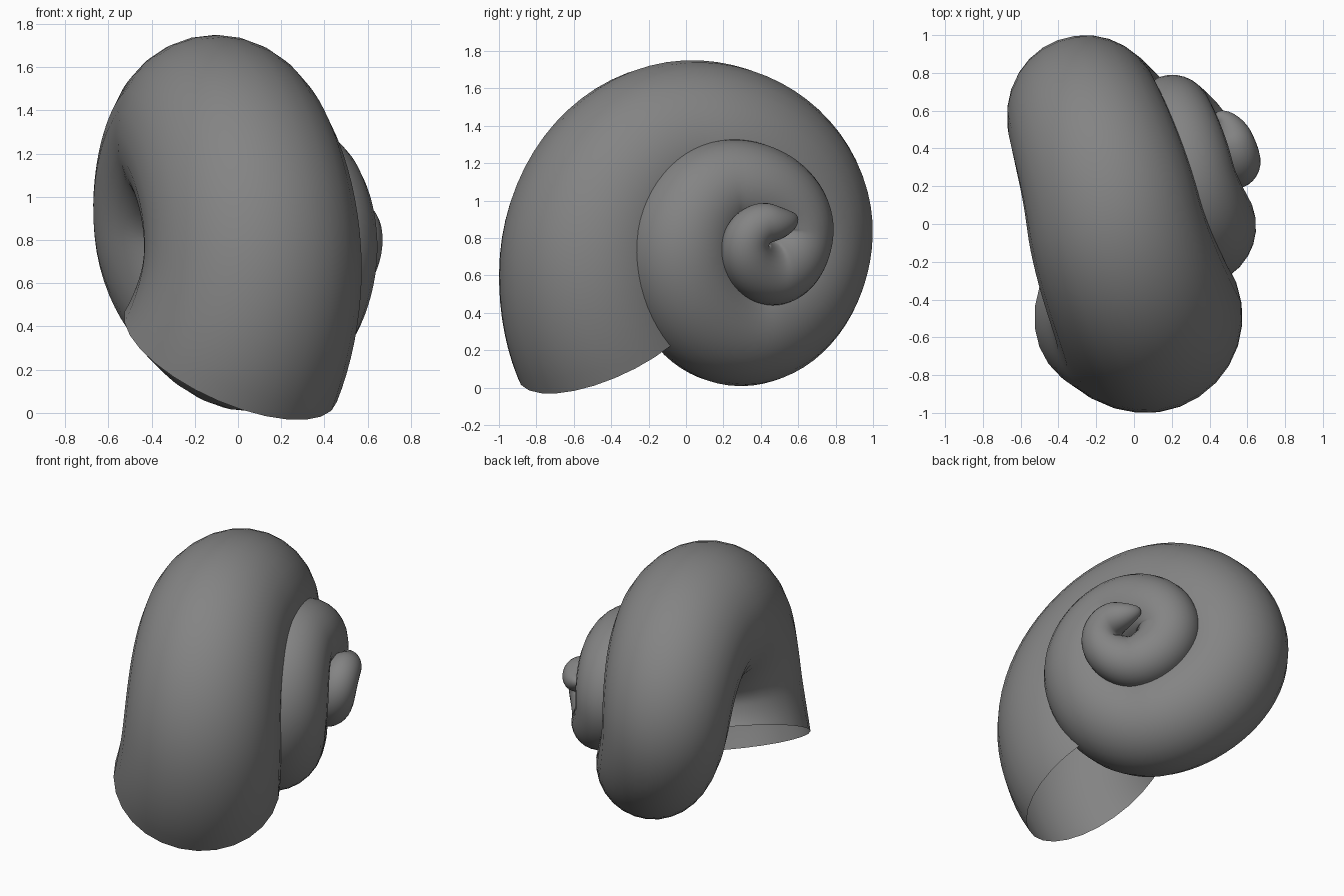
import bpy, bmesh, math
from mathutils import Vector

if "Cube" in bpy.data.objects:
    bpy.data.objects.remove(bpy.data.objects["Cube"])

# Tube centre (x, y, z) and radius at every quarter turn, from the mouth inward
KEYS = [
    (-0.24, -0.13, 0.03, 0.57),    # just beyond the mouth
    (0.065, -0.49, 0.65, 0.51),    # body whorl: front, top, back, bottom
    (-0.11, 0.06, 1.285, 0.465),
    (-0.255, 0.595, 0.80, 0.405),
    (0.07, 0.27, 0.36, 0.352),
    (0.335, -0.015, 0.72, 0.31),   # second whorl
    (0.27, 0.27, 1.07, 0.26),
    (0.205, 0.585, 0.82, 0.205),
    (0.365, 0.45, 0.615, 0.175),
    (0.53, 0.32, 0.75, 0.135),     # innermost whorl and tip
    (0.525, 0.45, 0.88, 0.105),
    (0.44, 0.565, 0.91, 0.03),
]
START, END = 0.567, len(KEYS) - 1.0
AXIS = Vector((0.93, 0.35, 0.0))
SIDES, RINGS = 28, 180


def smooth(c, i, f):
    """Catmull-Rom interpolation of one key column."""
    def k(j):
        if j < 0:
            return 2 * KEYS[0][c] - KEYS[1][c]
        if j >= len(KEYS):
            return 2 * KEYS[-1][c] - KEYS[-2][c]
        return KEYS[j][c]
    a, b, d, e = k(i - 1), k(i), k(i + 1), k(i + 2)
    return b + 0.5 * f * (d - a + f * (2*a - 5*b + 4*d - e + f * (3*(b - d) + e - a)))


def sample(s):
    """Centre and radius at s quarter turns; each quarter is an ellipse arc."""
    s = max(0.0, min(END, s))
    i = min(int(s), len(KEYS) - 2)
    f = s - i
    p, q = KEYS[i], KEYS[i + 1]
    u = f * math.pi / 2
    wy, wz = math.sin(u), 1 - math.cos(u)
    if i % 2:
        wy, wz = wz, wy
    centre = Vector((smooth(0, i, f), p[1] + (q[1] - p[1]) * wy, p[2] + (q[2] - p[2]) * wz))
    return centre, smooth(3, i, f)


# Sweep a growing circle along the spiral; the mouth stays open
bm = bmesh.new()
rings = []
for n in range(RINGS + 1):
    s = START + (END - START) * n / RINGS
    centre, radius = sample(s)
    tangent = (sample(s + 0.12)[0] - sample(s - 0.12)[0]).normalized()
    u = tangent.cross(AXIS).normalized()
    v = u.cross(tangent)
    rings.append([bm.verts.new(centre + radius * (u * math.cos(a) + v * math.sin(a)))
                  for a in (2 * math.pi * k / SIDES for k in range(SIDES))])
for a, b in zip(rings, rings[1:]):
    for k in range(SIDES):
        m = (k + 1) % SIDES
        bm.faces.new((a[k], a[m], b[m], b[k]))

# Rounded closing point at the inner tip
tip = bm.verts.new(sample(END)[0] + tangent * 0.02)
for k in range(SIDES):
    bm.faces.new((rings[-1][k], rings[-1][(k + 1) % SIDES], tip))
bmesh.ops.recalc_face_normals(bm, faces=bm.faces)
# Make sure the outside faces outward
bm.faces.ensure_lookup_table()
face = bm.faces[0]
if face.normal.dot(face.calc_center_median() - sample(START)[0]) < 0:
    bmesh.ops.reverse_faces(bm, faces=bm.faces)

mesh = bpy.data.meshes.new("snail_shell")
bm.to_mesh(mesh)
bm.free()
for poly in mesh.polygons:
    poly.use_smooth = True

# Dark grey shell
grey = bpy.data.materials.new("dark_grey")
grey.diffuse_color = (0.23, 0.23, 0.23, 1)
grey.use_nodes = True
grey.node_tree.nodes["Principled BSDF"].inputs["Base Color"].default_value = grey.diffuse_color
mesh.materials.append(grey)
shell = bpy.data.objects.new("snail_shell", mesh)
bpy.context.collection.objects.link(shell)
